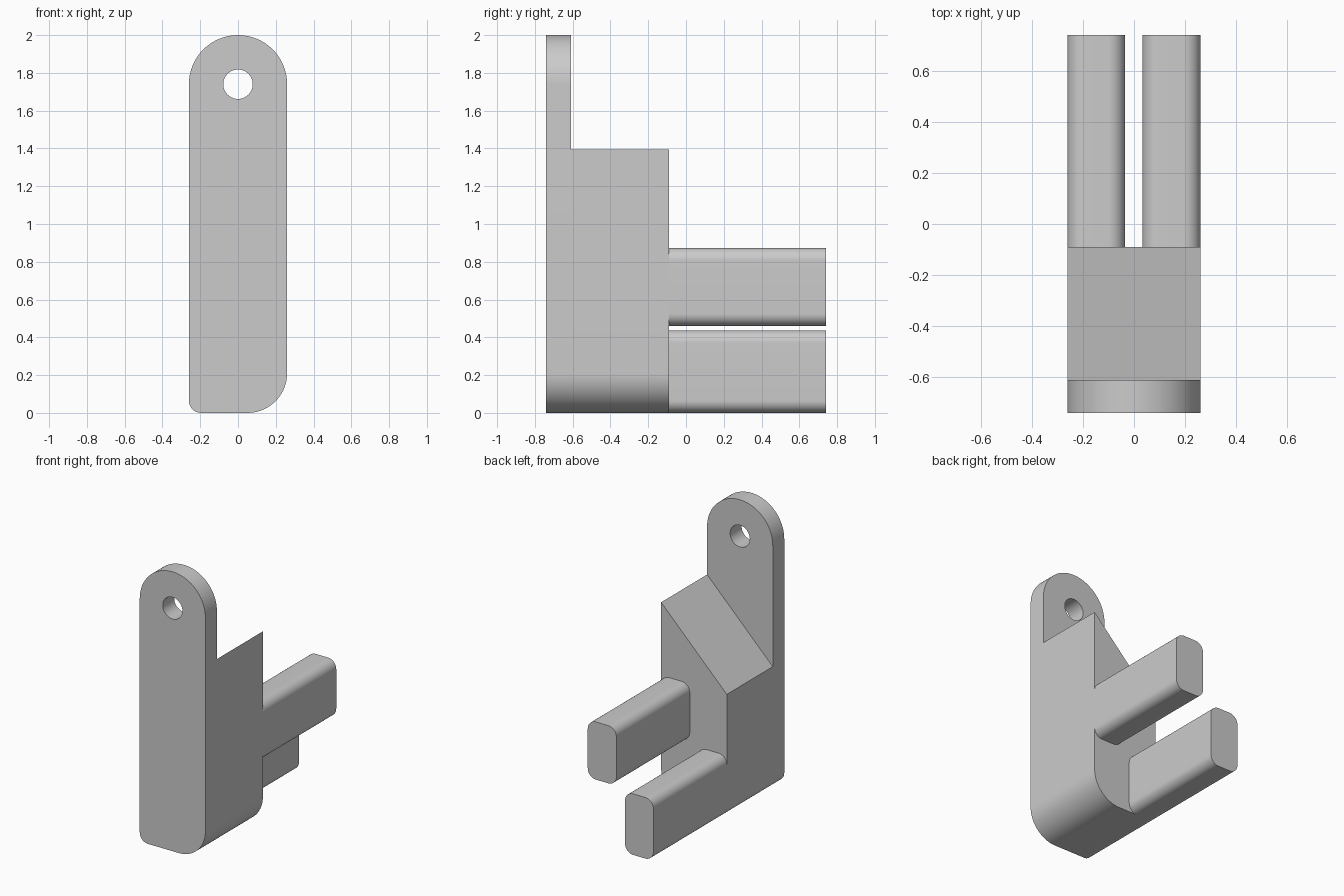
import bpy, bmesh
from math import sin, cos, radians
from mathutils import Vector

if "Cube" in bpy.data.objects:
    bpy.data.objects.remove(bpy.data.objects["Cube"], do_unlink=True)

grey = bpy.data.materials.new("plain_grey")
grey.use_nodes = True
grey.diffuse_color = (0.6, 0.6, 0.6, 1)
grey.node_tree.nodes["Principled BSDF"].inputs["Base Color"].default_value = (0.6, 0.6, 0.6, 1)

HALF = 0.26                                # half width of the body
FRONT, STEP, BACK, TIP = -0.74, -0.61, -0.09, 0.74
SMALL, LARGE = 0.065, 0.21                 # corner radii


def rounded(corners, steps=16):
    """Outline from (x, z, radius) corners, given counter-clockwise."""
    points = []
    for i, (x, z, r) in enumerate(corners):
        p = Vector((x, z))
        if r == 0:
            points.append(p)
            continue
        a = (Vector(corners[i - 1][:2]) - p).normalized()
        b = (Vector(corners[(i + 1) % len(corners)][:2]) - p).normalized()
        centre = p + (a + b) * r           # right-angled corners
        for s in range(steps + 1):
            t = radians(90 * s / steps)
            q = centre - b * r * cos(t) - a * r * sin(t)
            if not points or (q - points[-1]).length > 1e-5:
                points.append(q)
    return points


def extrude(name, outline, y0, y1):
    bm = bmesh.new()
    face = bm.faces.new([bm.verts.new((p.x, y0, p.y)) for p in outline])
    moved = bmesh.ops.extrude_face_region(bm, geom=[face])["geom"]
    bmesh.ops.translate(bm, vec=(0, y1 - y0, 0),
                        verts=[v for v in moved if isinstance(v, bmesh.types.BMVert)])
    bmesh.ops.recalc_face_normals(bm, faces=bm.faces)
    mesh = bpy.data.meshes.new(name)
    bm.to_mesh(mesh)
    bm.free()
    mesh.materials.append(grey)
    obj = bpy.data.objects.new(name, mesh)
    bpy.context.collection.objects.link(obj)
    return obj


def activate(obj):
    bpy.ops.object.select_all(action="DESELECT")
    obj.select_set(True)
    bpy.context.view_layer.objects.active = obj


base = [(-HALF, 0, SMALL), (HALF, 0, LARGE)]

# Front plate with a round top and a hanging hole
plate = extrude("front_plate", rounded(base + [(HALF, 2, HALF), (-HALF, 2, HALF)], 24), FRONT, STEP)
hole = [Vector((0.078 * cos(radians(a)), 1.74 + 0.078 * sin(radians(a)))) for a in range(0, 360, 9)]
cutter = extrude("hole_cutter", hole, FRONT - 0.1, STEP + 0.1)
cutter.hide_render = True
cut = plate.modifiers.new("hole", "BOOLEAN")
cut.object = cutter
cut.solver = "EXACT"
activate(plate)
bpy.ops.object.modifier_apply(modifier=cut.name)
bpy.data.objects.remove(cutter, do_unlink=True)

# Body block with a sloping top
block = extrude("sloped_block", rounded(base + [(HALF, 1.395, 0), (-HALF, 0.875, 0)], 24), STEP, BACK)


# Two staggered prongs
def prong(name, x0, x1, z0, z1):
    corners = [(x0, z0), (x1, z0), (x1, z1), (x0, z1)]
    return extrude(name, rounded([(x, z, SMALL) for x, z in corners]), BACK, TIP)


upper = prong("upper_left_prong", 0.033, HALF, 0.46, 0.873)
lower = prong("lower_right_prong", -HALF, -0.035, 0, 0.437)

for obj in (plate, block, upper, lower):
    activate(obj)
    bpy.ops.object.shade_smooth_by_angle(angle=radians(30))
